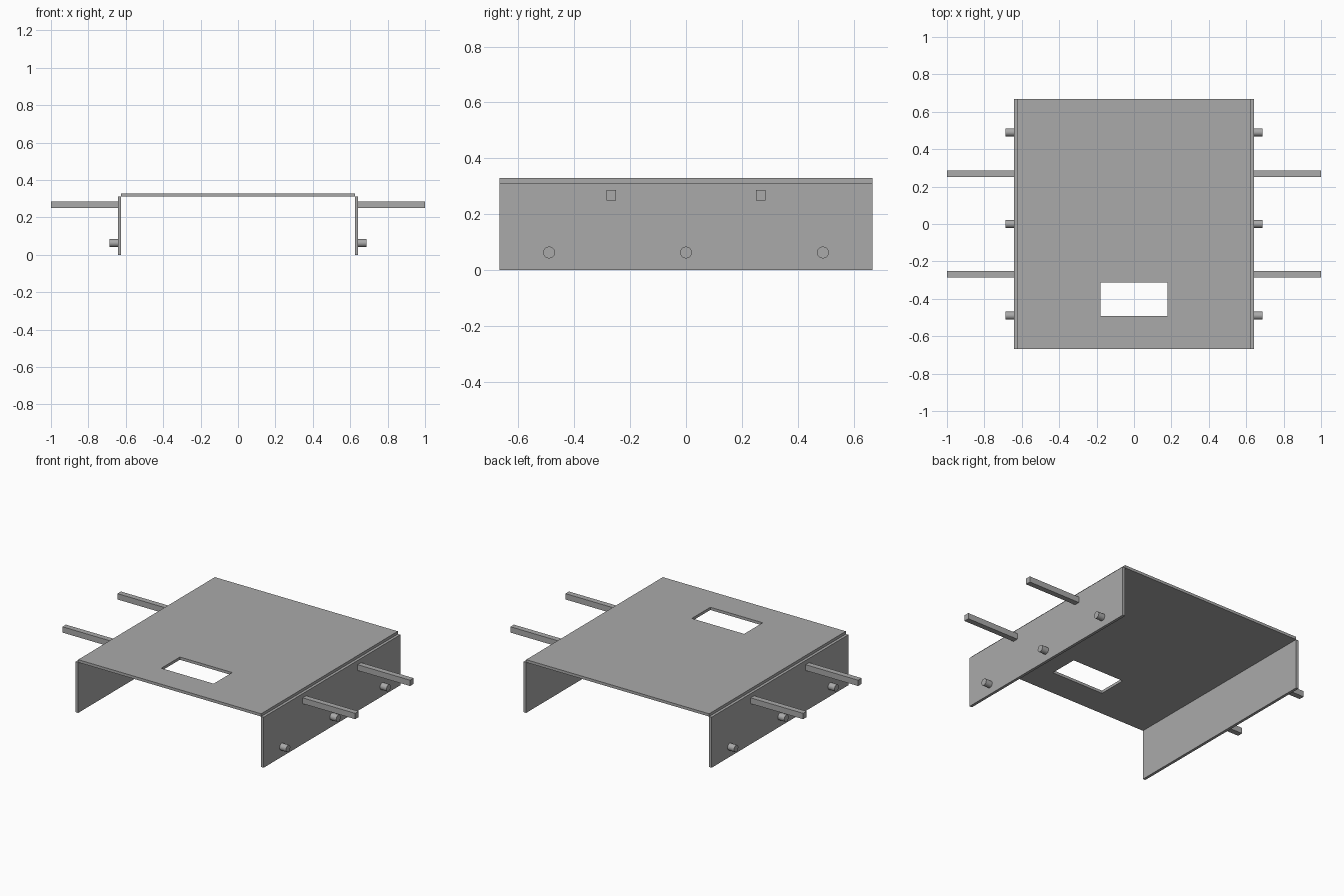
import bpy
import bmesh
from math import pi
from mathutils import Matrix

cube = bpy.data.objects.get("Cube")
if cube:
    bpy.data.objects.remove(cube, do_unlink=True)

grey = bpy.data.materials.new("plain grey")
grey.use_nodes = True
colour = (0.4, 0.4, 0.4, 1)
grey.diffuse_color = colour
grey.node_tree.nodes["Principled BSDF"].inputs["Base Color"].default_value = colour

HALF_W, THICK, HALF_L, SIDE_H = 0.625, 0.017, 0.667, 0.312
OUTER = HALF_W + THICK


def add_object(name, bm):
    mesh = bpy.data.meshes.new(name)
    bmesh.ops.recalc_face_normals(bm, faces=bm.faces)
    bm.to_mesh(mesh)
    bm.free()
    mesh.materials.append(grey)
    obj = bpy.data.objects.new(name, mesh)
    bpy.context.collection.objects.link(obj)
    return obj


def box(name, low, high):
    bm = bmesh.new()
    size = [b - a for a, b in zip(low, high)]
    centre = [(a + b) / 2 for a, b in zip(low, high)]
    bmesh.ops.create_cube(bm, size=1, matrix=Matrix.Translation(centre) @ Matrix.Diagonal((*size, 1)))
    return add_object(name, bm)


def peg(name, x0, x1, y, z, radius):
    bm = bmesh.new()
    place = Matrix.Translation(((x0 + x1) / 2, y, z)) @ Matrix.Rotation(pi / 2, 4, "Y")
    bmesh.ops.create_cone(bm, cap_ends=True, segments=32, radius1=radius, radius2=radius,
                          depth=abs(x1 - x0), matrix=place)
    obj = add_object(name, bm)
    bpy.ops.object.select_all(action="DESELECT")
    obj.select_set(True)
    bpy.context.view_layer.objects.active = obj
    bpy.ops.object.shade_smooth_by_angle()
    return obj


def plate_with_window(name, xs, ys, z, thick):
    # Grid of cells with the middle one left open, then extruded upward
    bm = bmesh.new()
    grid = [[bm.verts.new((x, y, z)) for x in xs] for y in ys]
    for j in range(3):
        for i in range(3):
            if (i, j) != (1, 1):
                bm.faces.new((grid[j][i], grid[j][i + 1], grid[j + 1][i + 1], grid[j + 1][i]))
    ext = bmesh.ops.extrude_face_region(bm, geom=bm.faces[:], use_keep_orig=True)
    verts = [g for g in ext["geom"] if isinstance(g, bmesh.types.BMVert)]
    bmesh.ops.translate(bm, verts=verts, vec=(0, 0, thick))
    return add_object(name, bm)


# Top plate with its rectangular opening near the front
plate_with_window("top_plate", (-HALF_W, -0.179, 0.179, HALF_W),
                  (-HALF_L, -0.493, -0.312, HALF_L), SIDE_H, THICK)

for side, s in (("left", 1), ("right", -1)):
    # Side wall
    xs = sorted((s * HALF_W, s * OUTER))
    box(f"{side}_wall", (xs[0], -HALF_L, 0), (xs[1], HALF_L, SIDE_H))
    # Square arms
    for place, y in (("front", -0.268), ("back", 0.268)):
        xs = sorted((s * OUTER, s))
        box(f"{side}_{place}_arm", (xs[0], y - 0.017, 0.25), (xs[1], y + 0.017, 0.286))
    # Round pegs
    for place, y in (("front", -0.49), ("middle", 0), ("back", 0.49)):
        peg(f"{side}_{place}_peg", s * OUTER, s * 0.686, y, 0.063, 0.021)
